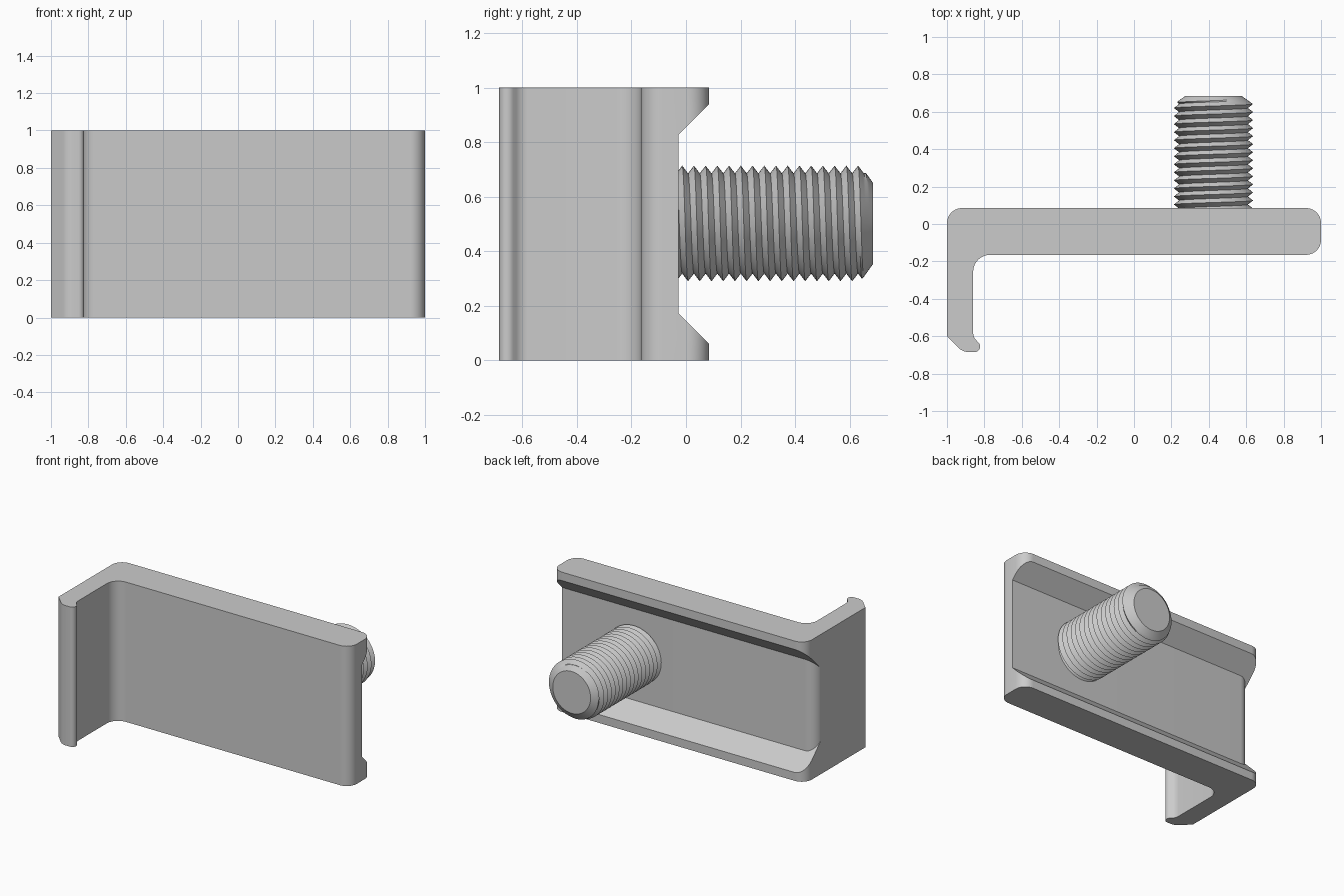
import bpy, bmesh, math
from mathutils import Vector

cube = bpy.data.objects.get("Cube")
if cube:
    bpy.data.objects.remove(cube, do_unlink=True)

grey = bpy.data.materials.new("plain grey")
grey.use_nodes = True
grey.diffuse_color = (0.6, 0.6, 0.6, 1)
grey.node_tree.nodes["Principled BSDF"].inputs["Base Color"].default_value = (0.6, 0.6, 0.6, 1)


def finish(name, bm):
    bmesh.ops.recalc_face_normals(bm, faces=bm.faces)
    mesh = bpy.data.meshes.new(name)
    bm.to_mesh(mesh)
    bm.free()
    mesh.materials.append(grey)
    obj = bpy.data.objects.new(name, mesh)
    bpy.context.collection.objects.link(obj)
    return obj


def activate(obj):
    bpy.ops.object.select_all(action='DESELECT')
    obj.select_set(True)
    bpy.context.view_layer.objects.active = obj


def rounded(corners, steps=10):
    """Outline from (x, y, radius) corners, each rounded by an arc."""
    out = []
    for i, (x, y, r) in enumerate(corners):
        p = Vector((x, y))
        if r == 0:
            out.append(p)
            continue
        a = (Vector(corners[i - 1][:2]) - p).normalized()
        b = (Vector(corners[(i + 1) % len(corners)][:2]) - p).normalized()
        half = a.angle(b) / 2
        centre = p + (a + b).normalized() * r / math.sin(half)
        start = p + a * r / math.tan(half) - centre
        end = p + b * r / math.tan(half) - centre
        sweep = start.angle(end)
        for k in range(steps + 1):
            t = k / steps
            out.append(centre + (start * math.sin((1 - t) * sweep)
                                 + end * math.sin(t * sweep)) / math.sin(sweep))
    return out


def prism(name, points, place, low, high):
    bm = bmesh.new()
    face = bm.faces.new([bm.verts.new(place(p[0], p[1], low)) for p in points])
    extruded = bmesh.ops.extrude_face_region(bm, geom=[face])["geom"]
    shift = Vector(place(0, 0, high)) - Vector(place(0, 0, low))
    bmesh.ops.translate(bm, vec=shift,
                        verts=[v for v in extruded if isinstance(v, bmesh.types.BMVert)])
    return finish(name, bm)


def cut(obj, cutter):
    mod = obj.modifiers.new("cut", 'BOOLEAN')
    mod.operation = 'DIFFERENCE'
    mod.solver = 'EXACT'
    mod.object = cutter
    activate(obj)
    bpy.ops.object.modifier_apply(modifier=mod.name)
    bpy.data.objects.remove(cutter, do_unlink=True)


def upright(x, y, z):
    return (x, y, z)


def sideways(y, z, x):
    return (x, y, z)


# Bracket plate with hooked arm
BACK, FLOOR, END = 0.085, -0.028, 0.685
bracket = prism("hooked_bracket", rounded([
    (1, -0.165, 0.08), (1, BACK, 0.08), (-1, BACK, 0.08), (-1, -0.6, 0),
    (-0.915, -END, 0.08), (-0.78, -END, 0.03), (-0.86, -0.605, 0.06),
    (-0.86, -0.165, 0.09)]), upright, 0, 1)

# Channel along the back: sloped sides, floor rounded off at the arm end
channel = prism("channel_cutter", [(0.2, -0.055), (0.2, 1.055), (-0.16, 0.695), (-0.16, 0.305)],
                sideways, -1.2, 1.2)
core = prism("floor_core", rounded([
    (1.3, -0.5, 0), (1.3, FLOOR, 0), (-1.002, FLOOR, 0.08), (-1.002, -0.5, 0)]),
    upright, -0.5, 1.5)
cut(channel, core)
cut(bracket, channel)

# Threaded stud: a helical grid, with its end chamfered and capped
COLS, ROWS, TURNS, PITCH = 48, 6, 19, 0.043
CREST, ROOT, TIP = 0.212, 0.184, 0.15
CX, CZ, START = 0.425, 0.502, -0.1
bm = bmesh.new()


def stud_point(row, col):
    y = min(START + (row / ROWS + col / COLS) * PITCH, END)
    wave = abs((row % ROWS) * 2 / ROWS - 1)
    r = min(ROOT + (CREST - ROOT) * wave, TIP + 1.4 * (END - y))
    a = math.tau * col / COLS
    return (CX + r * math.sin(a), y, CZ + r * math.cos(a))


total = ROWS * TURNS
grid = [[bm.verts.new(stud_point(r, c)) for c in range(COLS)] for r in range(total)]


def vert(r, c):
    return grid[r][c] if c < COLS else grid[min(r + ROWS, total - 1)][0]


for r in range(total - 1):
    for c in range(COLS):
        ring = [vert(r, c), vert(r, c + 1), vert(r + 1, c + 1), vert(r + 1, c)]
        ring = list(dict.fromkeys(ring))
        if len(ring) > 2:
            bm.faces.new(ring)
bmesh.ops.remove_doubles(bm, verts=bm.verts, dist=0.0002)
bm.faces.new([bm.verts.new((CX + TIP * math.sin(math.tau * c / COLS), END,
                            CZ + TIP * math.cos(math.tau * c / COLS))) for c in range(COLS)])
bmesh.ops.remove_doubles(bm, verts=bm.verts, dist=0.0002)
stud = finish("threaded_stud", bm)

for obj in (bracket, stud):
    activate(obj)
    bpy.ops.object.shade_smooth_by_angle(angle=math.radians(30))
